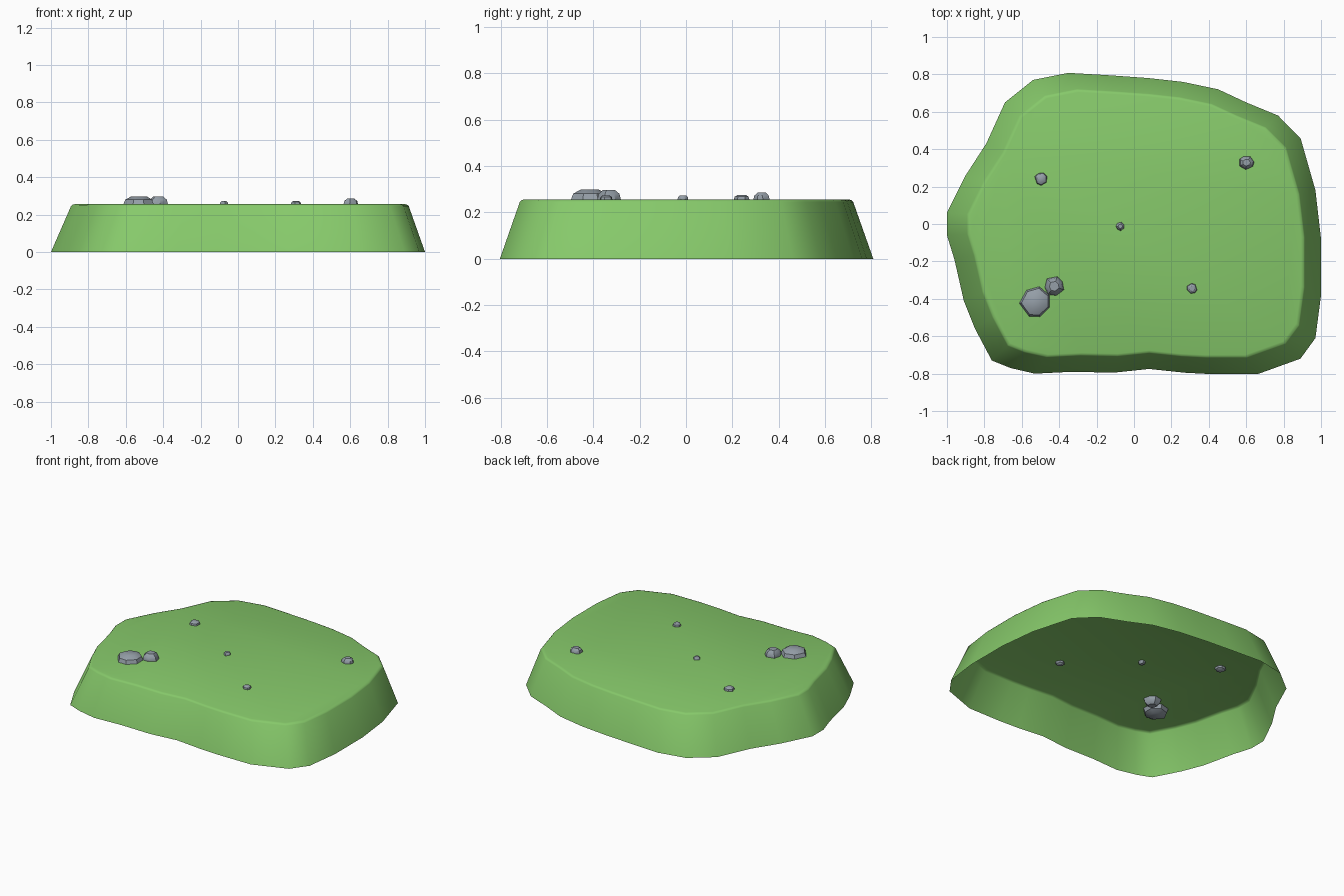
import bpy, bmesh, math, random

if "Cube" in bpy.data.objects:
    bpy.data.objects.remove(bpy.data.objects["Cube"])

random.seed(4)


def material(name, rgb):
    m = bpy.data.materials.new(name)
    m.diffuse_color = (*rgb, 1)
    m.use_nodes = True
    m.node_tree.nodes["Principled BSDF"].inputs["Base Color"].default_value = m.diffuse_color
    return m


grass = material("grass green", (0.24, 0.585, 0.145))
stone_grey = material("stone grey", (0.30, 0.345, 0.39))


def loft(name, rings, mat, cap_bottom, angle):
    """Skin a stack of equal-length rings, cap the top and optionally the bottom."""
    bm = bmesh.new()
    loops = [[bm.verts.new(p) for p in ring] for ring in rings]
    n = len(loops[0])
    for a, b in zip(loops, loops[1:]):
        for i in range(n):
            j = (i + 1) % n
            bm.faces.new((a[i], a[j], b[j], b[i]))
    bm.faces.new(loops[-1])
    if cap_bottom:
        bm.faces.new(loops[0][::-1])
    me = bpy.data.meshes.new(name)
    bm.to_mesh(me)
    bm.free()
    me.materials.append(mat)
    ob = bpy.data.objects.new(name, me)
    bpy.context.collection.objects.link(ob)
    bpy.ops.object.select_all(action='DESELECT')
    ob.select_set(True)
    bpy.context.view_layer.objects.active = ob
    bpy.ops.object.shade_smooth_by_angle(angle=math.radians(angle))
    return ob


# Grassy mound: irregular outline, sloping sides, soft rim, open underneath
outline = [
    (-1, .06), (-1, -.06), (-.96, -.19), (-.91, -.41), (-.85, -.56), (-.76, -.73),
    (-.66, -.77), (-.53, -.80), (-.33, -.79), (-.11, -.795), (.08, -.775),
    (.27, -.795), (.42, -.803), (.66, -.803), (.89, -.72), (.97, -.61), (1, -.38),
    (1, -.08), (.97, .18), (.89, .46), (.77, .58), (.60, .65), (.45, .72),
    (.26, .76), (.08, .78), (-.13, .795), (-.35, .808), (-.54, .77), (-.69, .65),
    (-.79, .43), (-.90, .26)]
levels = [(1, 1, 0, 0), (.903, .893, .01, .245), (.897, .886, .01, .252),
          (.883, .872, .01, .256)]
loft("grass_mound",
     [[(x * sx + dx, y * sy, z) for x, y in outline] for sx, sy, dx, z in levels],
     grass, False, 80)

# Stones half sunk in the grass: centre x, y, half width, half depth, half height
stones = [
    (-.525, -.415, .083, .083, .043), (-.427, -.333, .053, .053, .042),
    (-.497, .242, .034, .034, .021), (.602, .328, .042, .038, .03),
    (-.073, -.012, .023, .024, .019), (.31, -.345, .029, .026, .019)]
profile = [(.5, -1), (.88, -.6), (1, 0), (.88, .6), (.5, 1)]
for k, (cx, cy, rx, ry, h) in enumerate(stones):
    turn = random.uniform(0, math.tau)
    corners = [(turn + math.tau * (i + random.uniform(-.2, .2)) / 7,
                random.uniform(.94, 1.08)) for i in range(7)]
    loft(f"stone_{k + 1}",
         [[(cx + rx * r * c * math.cos(a), cy + ry * r * c * math.sin(a), .255 + h * z)
           for a, c in corners] for r, z in profile],
         stone_grey, True, 35)
